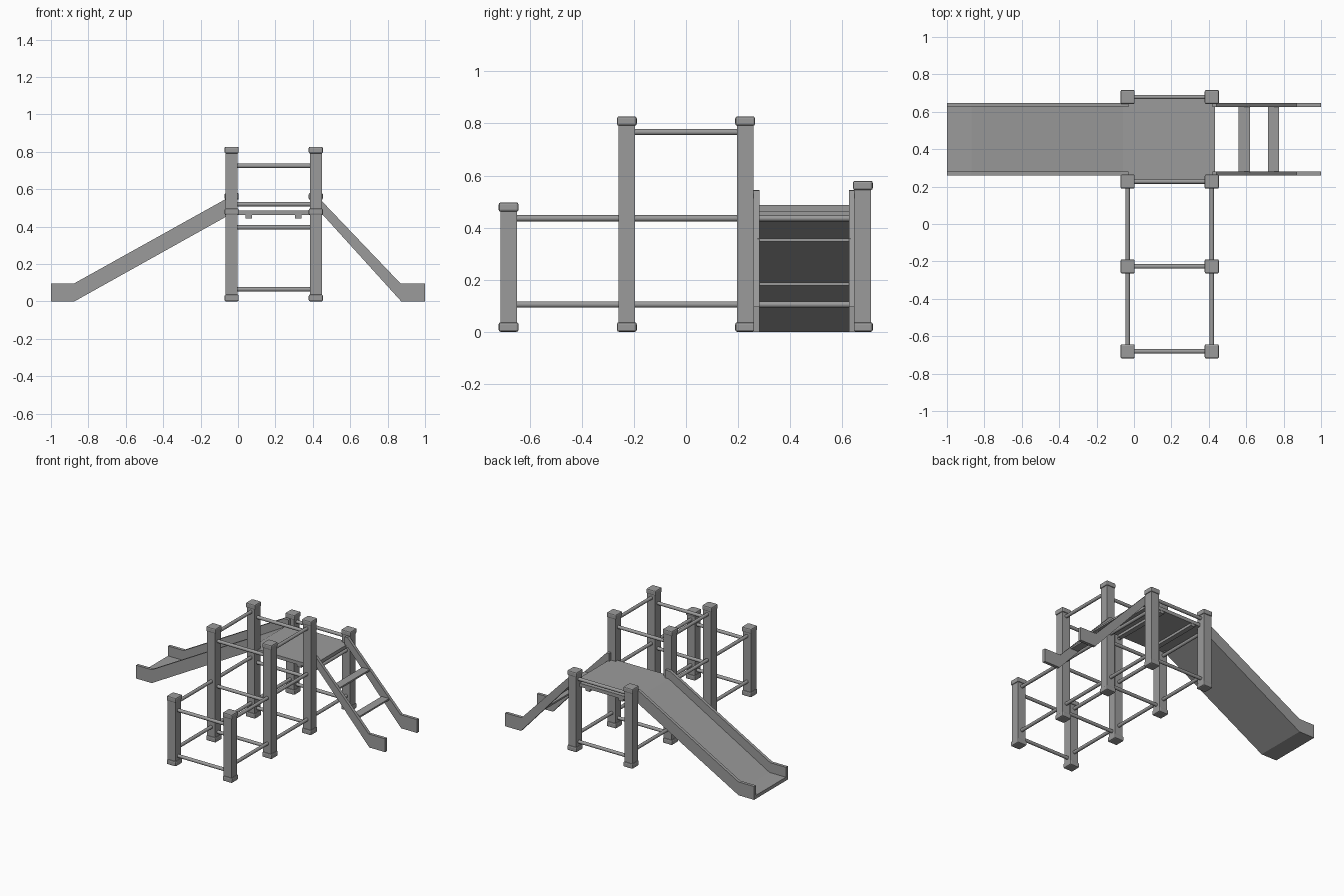
import bpy
import bmesh
from mathutils import Vector

cube = bpy.data.objects.get("Cube")
if cube:
    bpy.data.objects.remove(cube, do_unlink=True)

grey = bpy.data.materials.new("plain grey")
grey.use_nodes = True
GREY = (0.33, 0.33, 0.33, 1)
grey.diffuse_color = GREY
grey.node_tree.nodes["Principled BSDF"].inputs["Base Color"].default_value = GREY


def finish(name, bm, bevel=0.0):
    bmesh.ops.recalc_face_normals(bm, faces=bm.faces)
    mesh = bpy.data.meshes.new(name)
    bm.to_mesh(mesh)
    bm.free()
    mesh.materials.append(grey)
    ob = bpy.data.objects.new(name, mesh)
    bpy.context.collection.objects.link(ob)
    if bevel:
        mod = ob.modifiers.new("bevel", 'BEVEL')
        mod.width = bevel
        mod.segments = 2
    return ob


def box(name, low, high, bevel=0.0):
    low, high = Vector(low), Vector(high)
    bm = bmesh.new()
    bmesh.ops.create_cube(bm, size=1)
    for v in bm.verts:
        v.co = (low + high) / 2 + v.co * (high - low)
    return finish(name, bm, bevel)


def bar(name, a, b, radius=0.012):
    a, b = Vector(a), Vector(b)
    bm = bmesh.new()
    bmesh.ops.create_cone(bm, cap_ends=True, segments=16, radius1=radius,
                          radius2=radius, depth=(b - a).length)
    turn = Vector((0, 0, 1)).rotation_difference(b - a)
    for v in bm.verts:
        v.co = turn @ v.co + (a + b) / 2
    for f in bm.faces:
        f.smooth = len(f.verts) == 4
    return finish(name, bm)


def side_profile(name, points, y0, y1):
    """Extrude an x-z outline from y0 to y1."""
    bm = bmesh.new()
    face = bm.faces.new([bm.verts.new((x, y0, z)) for x, z in points])
    out = bmesh.ops.extrude_face_region(bm, geom=[face])
    for v in out["geom"]:
        if isinstance(v, bmesh.types.BMVert):
            v.co.y = y1
    return finish(name, bm)


XS = {"right": -0.034, "left": 0.416}
ROWS = [-0.681, -0.227, 0.227, 0.679]
TOPS = [0.497, 0.827, 0.827, 0.58]

# Posts with caps and feet
for side, x in XS.items():
    for i, (y, top) in enumerate(zip(ROWS, TOPS), 1):
        tag = f"{side}_{i}"
        w, c = 0.032, 0.038
        box("post_" + tag, (x - w, y - w, 0.01), (x + w, y + w, top - 0.01))
        box("foot_" + tag, (x - c, y - c, 0), (x + c, y + c, 0.037), 0.008)
        box("cap_" + tag, (x - c, y - c, top - 0.036), (x + c, y + c, top), 0.008)

# Bars running front to back
for side, x in XS.items():
    for i in range(3):
        heights = [0.105, 0.436] + ([0.767] if i == 1 else [])
        for z in heights:
            bar(f"long_bar_{side}", (x, ROWS[i], z), (x, ROWS[i + 1], z))

# Bars running across
cross = [(0.065, 0.396), (0.065, 0.396, 0.725), (0.065, 0.396, 0.725), (0.065, 0.52)]
for y, heights in zip(ROWS, cross):
    for z in heights:
        bar("cross_bar", (XS["right"], y, z), (XS["left"], y, z))

# Platform on two joists
box("platform", (-0.06, 0.235, 0.462), (0.432, 0.672, 0.487))
for x in (0.057, 0.322):
    box("platform_joist", (x - 0.018, 0.24, 0.444), (x + 0.018, 0.67, 0.462))

# Side boards of the slide and the ladder
SIDES = [(0.26, 0.282), (0.625, 0.647)]
slide_side = [(-0.03, 0.545), (-0.07, 0.545), (-0.875, 0.097), (-1, 0.097),
              (-1, 0), (-0.875, 0), (-0.06, 0.455), (-0.03, 0.455)]
ladder_side = [(0.42, 0.543), (0.442, 0.543), (0.868, 0.097), (1, 0.097),
               (1, 0), (0.873, 0), (0.449, 0.468), (0.42, 0.468)]
for y0, y1 in SIDES:
    side_profile("slide_side", slide_side, y0, y1)
    side_profile("ladder_side", ladder_side, y0, y1)

# Slide bed
bed = [(-0.06, 0.487), (-0.868, 0.025), (-1, 0.025), (-1, 0), (-0.875, 0), (-0.06, 0.455)]
side_profile("slide_bed", bed, 0.275, 0.632)

# Ladder steps
for x, z in ((0.59, 0.353), (0.746, 0.184)):
    box("ladder_step", (x - 0.03, 0.275, z - 0.006), (x + 0.03, 0.632, z + 0.006))
